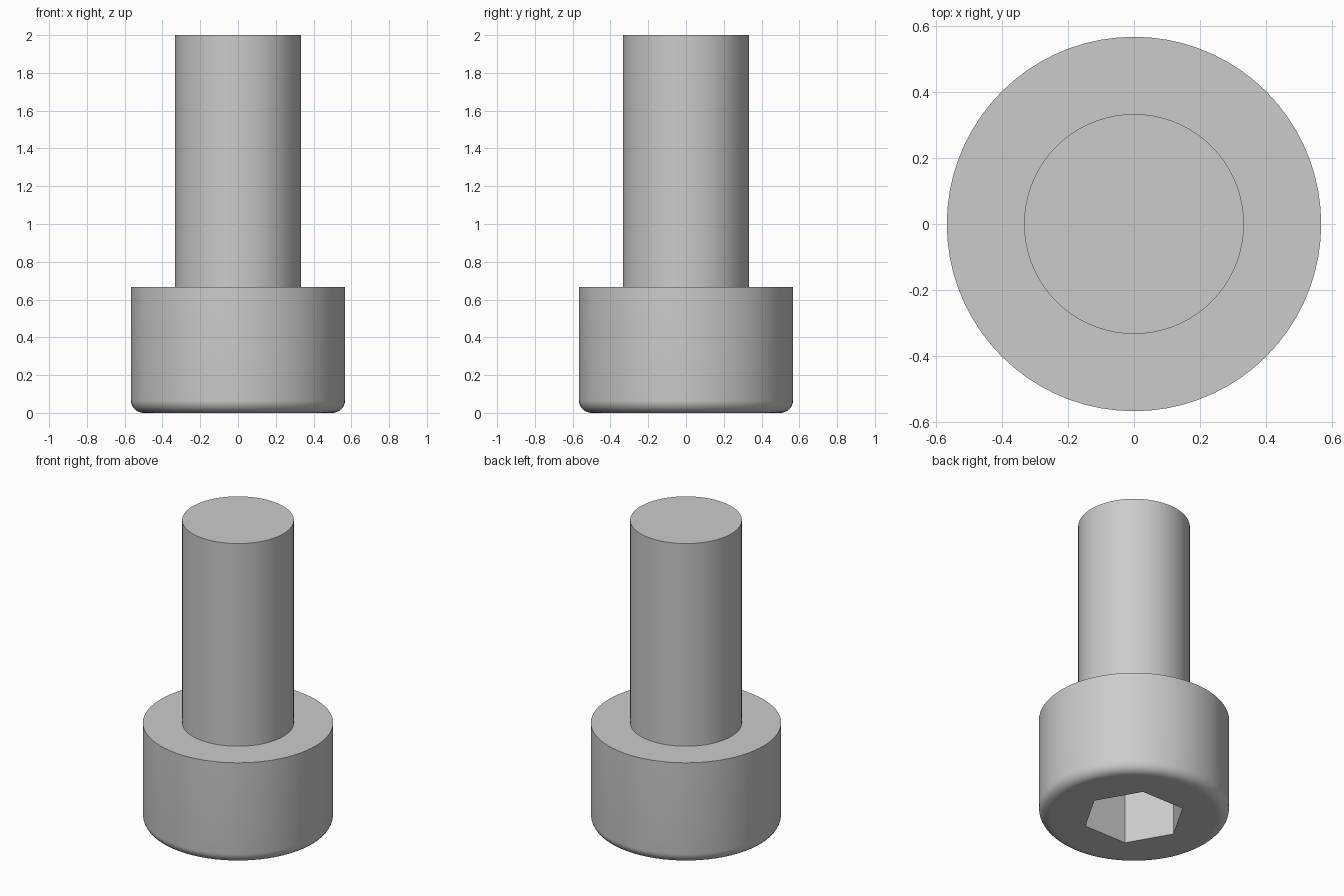
import bpy, bmesh, math

old = bpy.data.objects.get("Cube")
if old:
    bpy.data.objects.remove(old, do_unlink=True)

SIDES = 72
HEAD_R, HEAD_H, FILLET = 0.567, 0.667, 0.067
SHANK_R, TOP = 0.333, 2.0
SOCKET_R, SOCKET_DEPTH = 0.308, 0.36

steel = bpy.data.materials.new("grey_steel")
colour = (0.6, 0.6, 0.6, 1.0)
steel.diffuse_color = colour
steel.use_nodes = True
steel.node_tree.nodes["Principled BSDF"].inputs["Base Color"].default_value = colour


def lathe(name, profile, sides):
    """Closed solid of revolution from (radius, z) points, lowest point first."""
    bm = bmesh.new()
    rings = []
    for r, z in profile:
        angles = [2 * math.pi * i / sides for i in range(sides)]
        rings.append([bm.verts.new((r * math.cos(a), r * math.sin(a), z)) for a in angles])
    for low, high in zip(rings, rings[1:]):
        for i in range(sides):
            j = (i + 1) % sides
            bm.faces.new((low[i], low[j], high[j], high[i]))
    bm.faces.new(rings[0][::-1])
    bm.faces.new(rings[-1])
    mesh = bpy.data.meshes.new(name)
    bm.to_mesh(mesh)
    bm.free()
    mesh.materials.append(steel)
    obj = bpy.data.objects.new(name, mesh)
    bpy.context.collection.objects.link(obj)
    return obj


def smooth(obj):
    """Smooth the curved walls and keep the level faces flat."""
    bpy.ops.object.select_all(action="DESELECT")
    obj.select_set(True)
    bpy.context.view_layer.objects.active = obj
    bpy.ops.object.shade_smooth_by_angle(angle=math.radians(30))
    for face in obj.data.polygons:
        if abs(face.normal.z) > 0.999:
            face.use_smooth = False


# Head with a rounded lower rim
rim = []
for i in range(9):
    a = math.pi / 2 * i / 8
    rim.append((HEAD_R - FILLET + FILLET * math.sin(a), FILLET - FILLET * math.cos(a)))
head = lathe("head", rim + [(HEAD_R, HEAD_H)], SIDES)

# Hexagonal socket cut into the underside of the head
cutter = lathe("socket_cutter", [(SOCKET_R, -0.2), (SOCKET_R, SOCKET_DEPTH)], 6)
cut = head.modifiers.new("socket", "BOOLEAN")
cut.operation = "DIFFERENCE"
cut.solver = "EXACT"
cut.object = cutter
bpy.ops.object.select_all(action="DESELECT")
head.select_set(True)
bpy.context.view_layer.objects.active = head
bpy.ops.object.modifier_apply(modifier=cut.name)
bpy.data.objects.remove(cutter, do_unlink=True)
smooth(head)

# Plain cylindrical shank, seated slightly into the head
shank = lathe("shank", [(SHANK_R, HEAD_H - 0.02), (SHANK_R, TOP)], SIDES)
smooth(shank)
